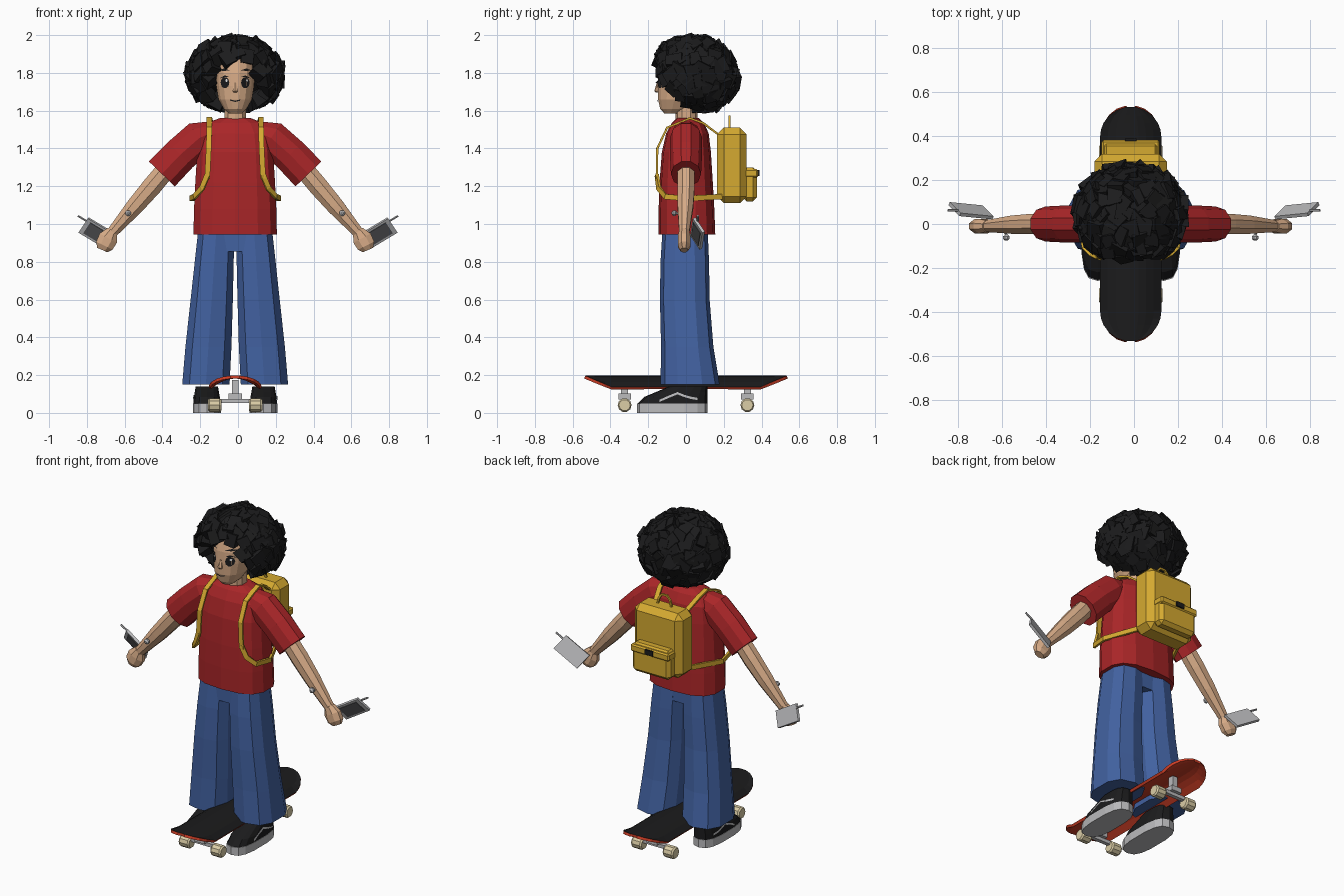
import bpy, bmesh, math, random
from mathutils import Vector, Matrix
from mathutils.bvhtree import BVHTree

if "Cube" in bpy.data.objects:
    bpy.data.objects.remove(bpy.data.objects["Cube"])

random.seed(4)
CX = -0.015  # body centre line


def mat(name, r, g, b):
    m = bpy.data.materials.new(name)
    m.diffuse_color = [(c / 255) ** 2.2 for c in (r, g, b)] + [1]
    m.use_nodes = True
    m.node_tree.nodes["Principled BSDF"].inputs["Base Color"].default_value = m.diffuse_color
    return m


SKIN = mat("skin", 214, 170, 134)
RED = mat("shirt red", 168, 42, 44)
BLUE = mat("denim blue", 68, 98, 160)
YELLOW = mat("pack yellow", 212, 168, 52)
BLACK = mat("black", 33, 33, 34)
GREY = mat("light grey", 185, 185, 187)
ORANGE = mat("deck red", 205, 64, 42)
CREAM = mat("wheel cream", 218, 204, 165)
DARK = mat("screen grey", 88, 88, 90)
WHITE = mat("white", 235, 235, 235)


def finish(name, bm, *mats):
    bmesh.ops.recalc_face_normals(bm, faces=bm.faces)
    bmesh.ops.translate(bm, verts=bm.verts, vec=(CX, 0, 0))
    me = bpy.data.meshes.new(name)
    bm.to_mesh(me)
    bm.free()
    ob = bpy.data.objects.new(name, me)
    for m in mats:
        me.materials.append(m)
    bpy.context.collection.objects.link(ob)
    return ob


def loft(name, rings, m):
    """Skin closed rings of points; returns a ray-cast tree of the result."""
    bm = bmesh.new()
    vs = [[bm.verts.new(p) for p in r] for r in rings]
    n = len(vs[0])
    for a, b in zip(vs, vs[1:]):
        for i in range(n):
            bm.faces.new((a[i], a[(i + 1) % n], b[(i + 1) % n], b[i]))
    bm.faces.new(vs[0][::-1])
    bm.faces.new(vs[-1])
    tree = BVHTree.FromBMesh(bm)
    finish(name, bm, m)
    return tree


def ring(x0, x1, y0, y1, z, n=12, p=0.8):
    """Rounded horizontal ring inside a rectangle."""
    out = []
    for i in range(n):
        a = math.tau * (i + 0.5) / n
        c, s = math.cos(a), math.sin(a)
        out.append(((x0 + x1) / 2 + (x1 - x0) / 2 * math.copysign(abs(c) ** p, c),
                    (y0 + y1) / 2 + (y1 - y0) / 2 * math.copysign(abs(s) ** p, s), z))
    return out


def tube(name, path, m, n=8, side=(0, 1, 0)):
    """Tube along points (position, radius across, radius along side)."""
    rings, side = [], Vector(side)
    pts = [Vector(p[0]) for p in path]
    for i, (_, ra, rb) in enumerate(path):
        d = pts[min(i + 1, len(pts) - 1)] - pts[max(i - 1, 0)]
        u = d.cross(side).normalized()
        v = u.cross(d).normalized()
        rings.append([pts[i] + u * ra * math.cos(math.tau * (k + .5) / n)
                      + v * rb * math.sin(math.tau * (k + .5) / n) for k in range(n)])
    loft(name, rings, m)


def box(name, x, y, z, m, bevel=0):
    bm = bmesh.new()
    bmesh.ops.create_cube(bm, size=1)
    for v in bm.verts:
        v.co = [(a + b) / 2 + c * (b - a) for (a, b), c in zip((x, y, z), v.co)]
    if bevel:
        bmesh.ops.bevel(bm, geom=bm.edges[:], offset=bevel, segments=1, affect='EDGES')
    finish(name, bm, m)


def decal(name, tree, polys, direction, m, lift=0.005):
    """Drop flat polygons onto a surface along a direction."""
    bm, d = bmesh.new(), Vector(direction)
    for poly in polys:
        vs = []
        for p in poly:
            p = Vector(p)
            hit = tree.ray_cast(p - d, d)[0] or p
            vs.append(bm.verts.new(hit - d * lift))
        bm.faces.new(vs)
    finish(name, bm, m)


def disc(x, z, rx, rz, n=10):
    return [(x + rx * math.cos(math.tau * i / n), 0, z + rz * math.sin(math.tau * i / n)) for i in range(n)]


# shirt body and neck
loft("shirt", [ring(-w, w, a, b, z, 14, .75) for z, w, a, b in (
    (.945, .225, -.145, .155), (1.08, .222, -.145, .15), (1.22, .215, -.14, .142), (1.38, .205, -.128, .132),
    (1.48, .19, -.105, .12), (1.535, .15, -.075, .095), (1.56, .085, -.05, .07))], RED)
loft("neck", [ring(-.06, .06, -.055, .06, z, 10) for z in (1.5, 1.66)], SKIN)

# head and face
head = loft("head", [ring(-w, w, a, b, z, 16, .9) for z, w, a, b in (
    (1.585, .035, -.115, -.03), (1.61, .062, -.138, .03), (1.66, .09, -.15, .08), (1.73, .102, -.152, .11),
    (1.80, .105, -.148, .12), (1.87, .1, -.13, .11), (1.93, .06, -.08, .07))], SKIN)
loft("nose", [ring(-w, w, a, -.14, z, 6, 1) for z, w, a in (
    (1.695, .01, -.158), (1.705, .016, -.168), (1.75, .006, -.154))], SKIN)
F = (0, 1, 0)
decal("mouth", head, [[(-.03, 0, 1.66), (0, 0, 1.653), (0, 0, 1.646), (-.024, 0, 1.652)],
                      [(.03, 0, 1.66), (0, 0, 1.653), (0, 0, 1.646), (.024, 0, 1.652)]], F, BLACK)
for s in (-1, 1):
    decal("eye", head, [disc(s * .054, 1.748, .023, .03)], F, BLACK)
    decal("eye_glint", head, [disc(s * .054 + .008, 1.76, .006, .008, 6)], F, WHITE, .009)
    decal("eyelash", head, [[(s * .03, 0, 1.778), (s * .055, 0, 1.787), (s * .084, 0, 1.77), (s * .055, 0, 1.777)]], F, BLACK)
    decal("eyebrow", head, [[(s * .025, 0, 1.812), (s * .06, 0, 1.824), (s * .09, 0, 1.812), (s * .06, 0, 1.811)]], F, BLACK)

# hair: dark core covered in chunky curls
bm = bmesh.new()
bmesh.ops.create_icosphere(bm, subdivisions=2, radius=1,
                           matrix=Matrix.Translation((0, .065, 1.815)) @ Matrix.Diagonal((.195, .165, .145, 1)))
N = 190
for i in range(N):
    h = 1 - 2 * (i + .5) / N
    a = i * math.pi * (3 - math.sqrt(5))
    r = math.sqrt(1 - h * h)
    n = Vector((r * math.cos(a), r * math.sin(a), h))
    x = n.x * (.225 - .02 * h)
    y = n.y * .195 + .045 - .02 * h
    z = 1.795 + n.z * .168
    if (z < 1.875 and y < 0 and abs(x) < .125) or (z < 1.73 and y < -.03) or (z < 1.7 and y < .06 and abs(x) < .09):
        continue
    rot = n.to_track_quat('Z', 'Y').to_matrix().to_4x4() @ Matrix.Rotation(random.uniform(0, 3), 4, 'Z') \
        @ Matrix.Rotation(random.uniform(-.4, .4), 4, 'X')
    size = [random.uniform(.06, .082) for _ in range(3)]
    cube = bmesh.ops.create_cube(bm, size=1, matrix=Matrix.Translation((x, y, z)) @ rot @ Matrix.Diagonal((*size, 1)))
    for v in cube['verts']:
        v.co += Vector([random.uniform(-.009, .009) for _ in range(3)])
finish("hair", bm, BLACK)

for s in (-1, 1):
    # arms
    tube("sleeve", [((s * .12, 0, 1.485), .065, .07), ((s * .19, 0, 1.455), .098, .085),
                    ((s * .29, 0, 1.367), .098, .085), ((s * .388, 0, 1.265), .1, .08)], RED, 10)
    tube("arm", [((s * .36, 0, 1.295), .055, .05), ((s * .44, 0, 1.2), .056, .05),
                 ((s * .53, -.003, 1.095), .05, .045), ((s * .66, -.01, .945), .03, .028)], SKIN)
    tube("hand", [((s * .65, -.01, .965), .032, .028), ((s * .672, -.01, .925), .056, .036),
                  ((s * .693, -.01, .885), .052, .036), ((s * .703, -.01, .862), .032, .022)], SKIN)
    tube("wrist_knob", [((s * .567, -.076, 1.058), .006, .006), ((s * .567, -.068, 1.058), .016, .016),
                        ((s * .567, -.056, 1.058), .016, .016), ((s * .567, -.05, 1.058), .006, .006),
                        ((s * .58, -.02, 1.045), .006, .006)], GREY, 8, (0, 0, 1))
    # tablet held in the hand
    o = Vector((s * .84 - CX, .1, .96))
    u, w = Vector((-s * .15, -.015, -.09)), Vector((-s * .05, -.05, .075))
    nrm = u.cross(w).normalized()
    nrm = nrm if nrm.y < 0 else -nrm

    def plate(a, b, c, d):
        return [o + u * a + w * c, o + u * b + w * c, o + u * b + w * d, o + u * a + w * d]
    loft("tablet", [plate(0, 1, 0, 1), [p + nrm * .016 for p in plate(0, 1, 0, 1)]], GREY)
    loft("tablet_screen", [[p + nrm * k for p in plate(.13, .87, .13, .87)] for k in (.014, .019)], DARK)
    q = o + w * .75
    tube("tablet_pin", [(q, .006, .006), (q + Vector((-s * -.045, 0, .027)), .006, .006)], GREY, 6)

    # trousers
    loft("trouser_leg", [ring(s * a, s * b, c, d, z, 10, .75) for z, a, b, c, d in (
        (.96, .0, .2, -.125, .115), (.8, .004, .218, -.135, .122), (.6, .008, .24, -.138, .125),
        (.35, .015, .268, -.132, .145), (.15, .025, .285, -.135, .178))], BLUE)
    # shoes
    c = s * .15
    loft("shoe_sole", [ring(c - .075, c + .075, -.26, .115, z, 14, .7) for z in (0, .05)], GREY)
    shoe = loft("shoe_upper", [ring(c - w, c + w, a, .113, z, 14, .7) for z, w, a in (
        (.05, .073, -.255), (.085, .07, -.22), (.11, .065, -.16), (.14, .06, -.09))], BLACK)
    zig = [(-.14, .058), (-.09, .08), (-.045, .098), (-.01, .084), (.025, .074), (.06, .068)]
    decal("shoe_stripe", shoe, [[(s * .2, a, b), (s * .2, e, f), (s * .2, e, f + .012), (s * .2, a, b + .012)]
                                for (a, b), (e, f) in zip(zig, zig[1:])], (-s, 0, 0), GREY)
    # backpack straps
    tube("strap", [((s * x, y, z), .008, .02) for x, y, z in (
        (.1, .19, 1.46), (.13, .09, 1.535), (.137, .02, 1.56), (.137, -.1, 1.51), (.14, -.152, 1.40),
        (.148, -.155, 1.24))], YELLOW, 4, (1, 0, 0))
    tube("lower_strap", [((s * x, y, z), .01, .02) for x, y, z in (
        (.147, -.155, 1.26), (.175, -.145, 1.19), (.215, -.11, 1.145), (.236, 0, 1.135), (.15, .19, 1.145))],
        YELLOW, 4, (0, 0, 1))

box("crotch", (-.075, .075), (-.115, .1), (.855, .96), BLUE)

# backpack
box("backpack", (-.165, .165), (.165, .32), (1.11, 1.51), YELLOW, .035)
box("backpack_pocket", (-.13, .13), (.3, .375), (1.12, 1.3), YELLOW, .02)
box("pocket_flap", (-.132, .132), (.3, .382), (1.245, 1.29), YELLOW, .008)
box("pocket_buckle", (-.027, .027), (.375, .39), (1.255, 1.285), BLACK)
tube("pack_handle", [((x, .23, z), .008, .008) for x, z in (
    (-.05, 1.495), (-.038, 1.545), (-.018, 1.57), (.018, 1.57), (.038, 1.545), (.05, 1.495))], YELLOW, 4)

# skateboard deck: crowned across, turned up at both rounded ends
bm = bmesh.new()
ys = [-.533, -.52, -.495, -.46, -.43, -.395]
rows = []
for y in ys + [-.2, 0, .2] + [-y for y in reversed(ys)]:
    e = max(0, (abs(y) - .395) / .14)
    hw = .14 * math.sqrt(1 - e * e)
    row = []
    for k in range(-4, 5):
        x = hw * k / 4
        row.append(bm.verts.new((x, y, .138 + .06 * max(1 - (x / .14) ** 2, e))))
    rows.append(row)
for a, b in zip(rows, rows[1:]):
    for k in range(8):
        bm.faces.new((a[k], a[k + 1], b[k + 1], b[k]))
deck = finish("skateboard_deck", bm, BLACK, ORANGE)
if deck.data.polygons[0].normal.z < 0:
    deck.data.flip_normals()
sol = deck.modifiers.new("thickness", 'SOLIDIFY')
sol.thickness, sol.offset = .016, -1
sol.material_offset = sol.material_offset_rim = 1

# trucks and wheels
for y in (-.325, .325):
    box("truck_base", (-.035, .035), (y - .033, y + .033), (.072, .102), GREY)
    box("truck_post", (-.018, .018), (y - .018, y + .018), (.1, .175), GREY)
    box("axle", (-.08, .08), (y - .012, y + .012), (.052, .074), GREY)
    for s in (-1, 1):
        tube("wheel", [((s * x, y, .041), r, r) for x, r in (
            (.073, .03), (.082, .037), (.135, .037), (.144, .03))], CREAM, 10)
